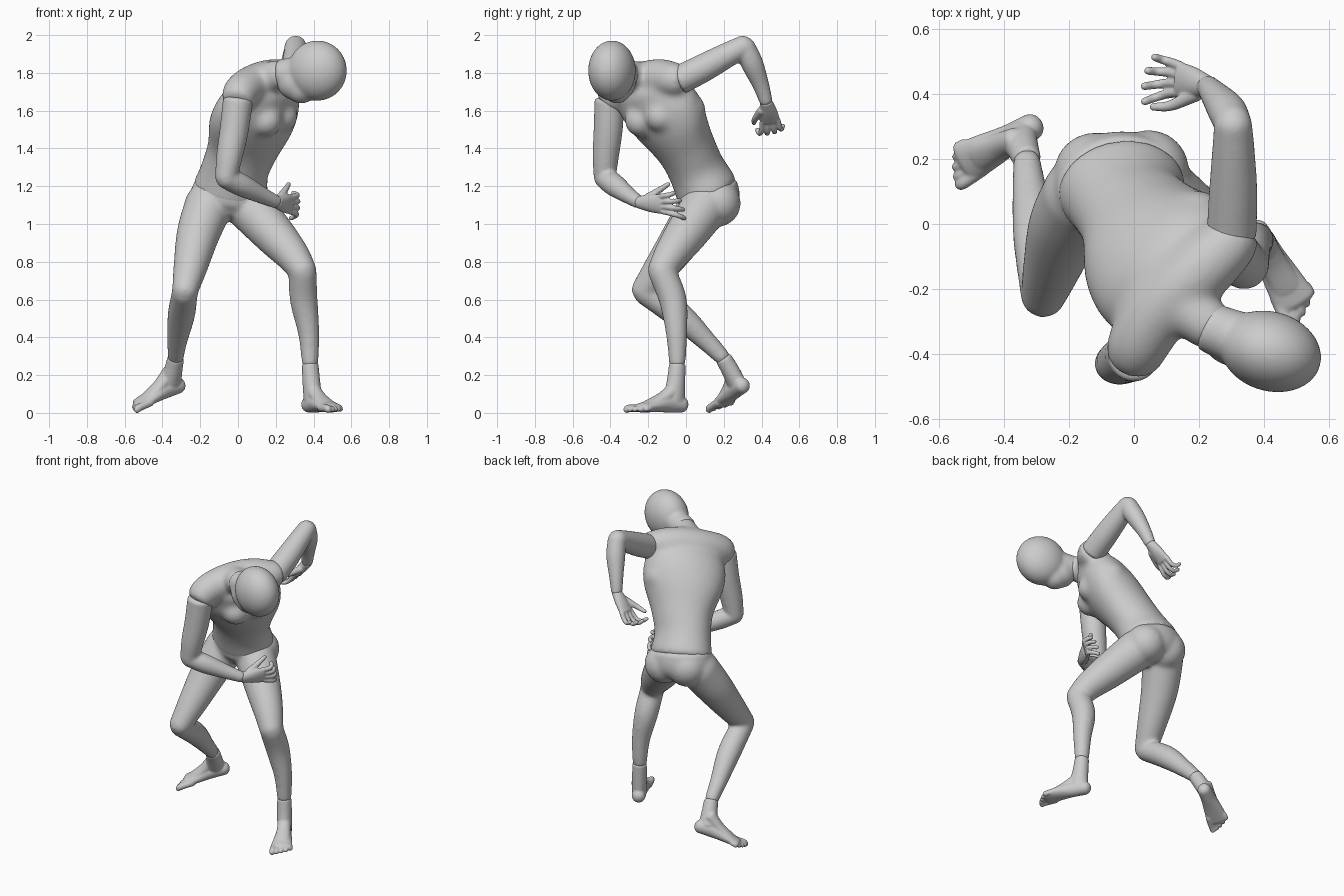
import bpy, bmesh, math
from mathutils import Vector, Matrix


def spline(rows, steps=6):
    """Catmull-Rom through n-dimensional rows."""
    p = [rows[0] * 2 - rows[1]] + rows + [rows[-1] * 2 - rows[-2]]
    out = []
    for i in range(1, len(p) - 2):
        a, b, c, d = p[i - 1:i + 3]
        for k in range(steps):
            t = k / steps
            out.append((b * 2 + (c - a) * t + (a * 2 - b * 5 + c * 4 - d) * t * t
                        + (b * 3 - a - c * 3 + d) * t ** 3) * 0.5)
    return out + [rows[-1]]


def tube(bm, rows, side=(1, 0, 0), cap=1.0, n=28, cap0=None):
    """Loft of ellipses; row = x, y, z, half width [, half depth [, side vector]]."""
    full = []
    for r in rows:
        r = list(r)
        if len(r) == 4:
            r.append(r[3])
        if len(r) == 5:
            r += list(side)
        full.append(Vector(r))
    s = spline(full)
    rings = []
    for i, r in enumerate(s):
        t = (s[min(i + 1, len(s) - 1)] - s[max(i - 1, 0)])
        t = Vector(t[:3]).normalized()
        u = Vector(r[5:8])
        u = (u - t * u.dot(t)).normalized()
        rings.append((Vector(r[:3]), t, u, r[3], r[4]))

    def ends(ring, sign, cap):
        c, t, u, w, d = ring
        return [(c + t * sign * min(w, d) * cap * math.sin(a), t, u, w * math.cos(a), d * math.cos(a))
                for a in (0.35, 0.7, 1.05, 1.35)]
    rings = ends(rings[0], -1, cap if cap0 is None else cap0)[::-1] + rings + ends(rings[-1], 1, cap)
    loops = []
    for c, t, u, w, d in rings:
        v = t.cross(u)
        loops.append([bm.verts.new(c + u * w * math.cos(2 * math.pi * k / n) + v * d * math.sin(2 * math.pi * k / n))
                      for k in range(n)])
    for a, b in zip(loops, loops[1:]):
        for k in range(n):
            bm.faces.new((a[k], a[(k + 1) % n], b[(k + 1) % n], b[k]))
    bm.faces.new(loops[0][::-1])
    bm.faces.new(loops[-1])


def ball(bm, c, r, turn=0):
    r = (r, r, r) if isinstance(r, (int, float)) else r
    m = Matrix.LocRotScale(Vector(c), Matrix.Rotation(turn, 3, 'Z'), Vector(r))
    bmesh.ops.create_uvsphere(bm, u_segments=32, v_segments=20, radius=1, matrix=m)


def finish(bm, name, voxel, smooth):
    """Fuse the overlapping volumes into one smooth skin."""
    bmesh.ops.recalc_face_normals(bm, faces=bm.faces)
    me = bpy.data.meshes.new(name)
    bm.to_mesh(me)
    bm.free()
    ob = bpy.data.objects.new(name, me)
    bpy.context.collection.objects.link(ob)
    rm = ob.modifiers.new("fuse", 'REMESH')
    rm.mode = 'VOXEL'
    rm.voxel_size = voxel
    rm.use_smooth_shade = True
    sm = ob.modifiers.new("soften", 'SMOOTH')
    sm.factor = 0.5
    sm.iterations = smooth


# head: cranium, face and jaw
bm = bmesh.new()
ball(bm, (0.42, -0.392, 1.812), (0.16, 0.123, 0.16), -0.3)
ball(bm, (0.305, -0.352, 1.75), (0.1, 0.086, 0.095), -0.3)
ball(bm, (0.335, -0.365, 1.722), (0.085, 0.078, 0.085), -0.3)
tube(bm, [(0.225, -0.315, 1.795, 0.077), (0.34, -0.36, 1.805, 0.085)], (0, 1, 0), 0.2)
finish(bm, "head", 0.008, 24)

# torso: twisted trunk, shoulder girdle, neck and chest
bm = bmesh.new()
tube(bm, [(-0.04, 0.11, 1.18, 0.202, 0.168, 1, 0.07, -0.15),
          (-0.015, 0.055, 1.29, 0.18, 0.152, 0.98, 0.15, -0.1),
          (0.025, 0.0, 1.40, 0.195, 0.155, 0.92, 0.3, 0),
          (0.075, -0.085, 1.54, 0.25, 0.172, 0.82, 0.52, 0.1),
          (0.12, -0.155, 1.65, 0.25, 0.16, 0.74, 0.63, 0.16),
          (0.165, -0.22, 1.735, 0.18, 0.115, 0.7, 0.66, 0.2)], cap=0.3, n=40)
tube(bm, [(0.0, -0.41, 1.65, 0.087), (0.015, -0.365, 1.695, 0.097), (0.07, -0.275, 1.735, 0.103),
          (0.15, -0.19, 1.765, 0.104), (0.225, -0.12, 1.77, 0.103), (0.285, -0.065, 1.765, 0.093),
          (0.302, -0.025, 1.765, 0.086)], (0, 0, 1), 0.3)
tube(bm, [(0.13, -0.215, 1.745, 0.105), (0.185, -0.275, 1.78, 0.085), (0.25, -0.325, 1.795, 0.077)], (0, 1, 0), 0.2)
for c, r in [((0.232, -0.135, 1.57), 0.085), ((0.15, -0.24, 1.545), 0.085), ((0.19, 0.0, 1.60), 0.105)]:
    ball(bm, c, r)
finish(bm, "torso", 0.01, 45)

# pelvis and legs
bm = bmesh.new()
side = (1, 0.07, -0.15)
tube(bm, [(-0.06, 0.13, 1.07, 0.165, 0.135), (-0.05, 0.125, 1.12, 0.203, 0.163),
          (-0.038, 0.11, 1.19, 0.2, 0.166)], side, 0.25, 40)
ball(bm, (-0.12, 0.155, 1.13), 0.127)
ball(bm, (0.045, 0.165, 1.11), 0.125)
legs = [
    [(-0.155, 0.09, 1.1, 0.128), (-0.21, -0.005, 0.95, 0.115), (-0.25, -0.125, 0.78, 0.092), (-0.28, -0.222, 0.648, 0.07)],
    [(-0.28, -0.222, 0.645, 0.069), (-0.3, -0.04, 0.52, 0.073), (-0.322, 0.11, 0.378, 0.054), (-0.33, 0.2, 0.287, 0.043)],
    [(0.06, 0.1, 1.09, 0.128), (0.195, -0.005, 0.94, 0.111), (0.287, -0.08, 0.835, 0.092), (0.342, -0.13, 0.755, 0.075)],
    [(0.342, -0.13, 0.755, 0.074), (0.348, -0.07, 0.6, 0.074), (0.375, -0.05, 0.42, 0.057), (0.382, -0.046, 0.255, 0.044)]]
for rows in legs:
    tube(bm, rows, cap=0.9 if rows[-1][3] > 0.05 else 0.4)
finish(bm, "pelvis_and_legs", 0.009, 28)

# arms
arms = {
    "right": [[(0.0, -0.405, 1.655, 0.08), (-0.02, -0.412, 1.5, 0.077), (-0.045, -0.425, 1.36, 0.07), (-0.063, -0.43, 1.25, 0.059)],
              [(-0.063, -0.43, 1.245, 0.058), (0.02, -0.378, 1.205, 0.06), (0.12, -0.31, 1.155, 0.046), (0.205, -0.25, 1.115, 0.035)]],
    "left": [[(0.30, -0.035, 1.762, 0.077), (0.305, 0.09, 1.825, 0.075), (0.306, 0.21, 1.89, 0.067), (0.305, 0.305, 1.94, 0.059)],
             [(0.305, 0.31, 1.937, 0.057), (0.285, 0.35, 1.85, 0.059), (0.25, 0.395, 1.74, 0.045), (0.225, 0.425, 1.645, 0.035)]]}
for name, parts in arms.items():
    bm = bmesh.new()
    tube(bm, parts[0], (0, 0.3, 1) if name == "left" else (1, 0, 0), 0.9, cap0=0.2)
    tube(bm, parts[1], (0, 1, 0), 0.4, cap0=0.9)
    finish(bm, name + "_arm", 0.008, 12)


# hands: wrist-to-knuckle palm and five bent fingers
def hand(name, wrist, knuckles, across, bends, thumb):
    bm = bmesh.new()
    w, k, a = Vector(wrist), Vector(knuckles), Vector(across)
    tube(bm, [(*w, 0.033, 0.031), (*w.lerp(k, 0.5), 0.048, 0.029), (*k, 0.054, 0.021)], a, 0.5)
    for i in range(4):
        o = (i - 1.5) / 1.5
        size = (0.95, 1.0, 0.95, 0.78)[i]
        base = k + a * 0.041 * o
        pts = [base + (Vector(b) + a * o * 0.011 * (j + 1)) * size for j, b in enumerate(bends)]
        tube(bm, [(*base, 0.0155)] + [(*p, 0.0145 - 0.001 * j) for j, p in enumerate(pts)], a, 1, 12)
    tube(bm, [(*thumb[0], 0.024), (*thumb[1], 0.017), (*thumb[2], 0.0125)], a, 1, 12)
    finish(bm, name, 0.0045, 6)


hand("right_hand", (0.205, -0.25, 1.115), (0.28, -0.13, 1.105), (0.1, -0.25, 0.96),
     [(0.035, 0.048, -0.002), (0.03, 0.085, -0.004), (0.008, 0.108, -0.005)],
     [(0.225, -0.2, 1.14), (0.25, -0.14, 1.18), (0.268, -0.095, 1.21)])
hand("left_hand", (0.225, 0.425, 1.645), (0.14, 0.445, 1.545), (0.1, 0.98, 0.1),
     [(-0.038, 0.005, -0.05), (-0.075, 0.004, -0.062), (-0.105, 0.003, -0.042)],
     [(0.19, 0.4, 1.6), (0.115, 0.365, 1.555), (0.06, 0.36, 1.535)])


# feet: ankle, wedge and five toes
def foot(name, ankle, heel, fwd, inner):
    bm = bmesh.new()
    a, h = Vector(ankle), Vector(heel)
    f, s = Vector(fwd).normalized(), Vector(inner)
    s = (s - f * s.dot(f)).normalized()
    up = f.cross(s)
    up = up if up.z > 0 else -up

    def at(x, z, y=0.0):
        return h + f * x + up * z + s * y
    tube(bm, [(*at(-0.01, 0), 0.042, 0.043), (*at(0.07, 0.006), 0.047, 0.048),
              (*at(0.15, -0.004), 0.058, 0.037), (*at(0.235, -0.017), 0.068, 0.025)], s, 0.9)
    tube(bm, [(*a, 0.044), (*a.lerp(at(0.03, 0.03), 0.5), 0.046, 0.05), (*at(0.035, 0.02), 0.045, 0.062)], s, 0.3)
    tube(bm, [(*at(0.025, 0.085), 0.04), (*at(0.1, 0.035), 0.043, 0.034), (*at(0.19, -0.002), 0.05, 0.026)], s, 0.6)
    for i in range(5):
        y = 0.05 - 0.026 * i
        r = 0.021 if i == 0 else 0.0165 - 0.0006 * i
        x = 0.312 - 0.006 * i - 0.0025 * i * i
        tube(bm, [(*at(0.2, -0.018, y * 0.9), r), (*at(x - 0.035, -0.02, y * 1.02), r),
                  (*at(x - r, -0.026, y * 1.05), r * 0.9)], s, 1, 12)
    finish(bm, name, 0.005, 10)


foot("left_foot", (0.382, -0.046, 0.255), (0.38, -0.034, 0.044), (0.49, -0.87, 0), (-0.87, -0.49, 0))
foot("right_foot", (-0.33, 0.2, 0.287), (-0.325, 0.293, 0.142), (-0.83, -0.46, -0.32), (0.46, -0.83, -0.15))
